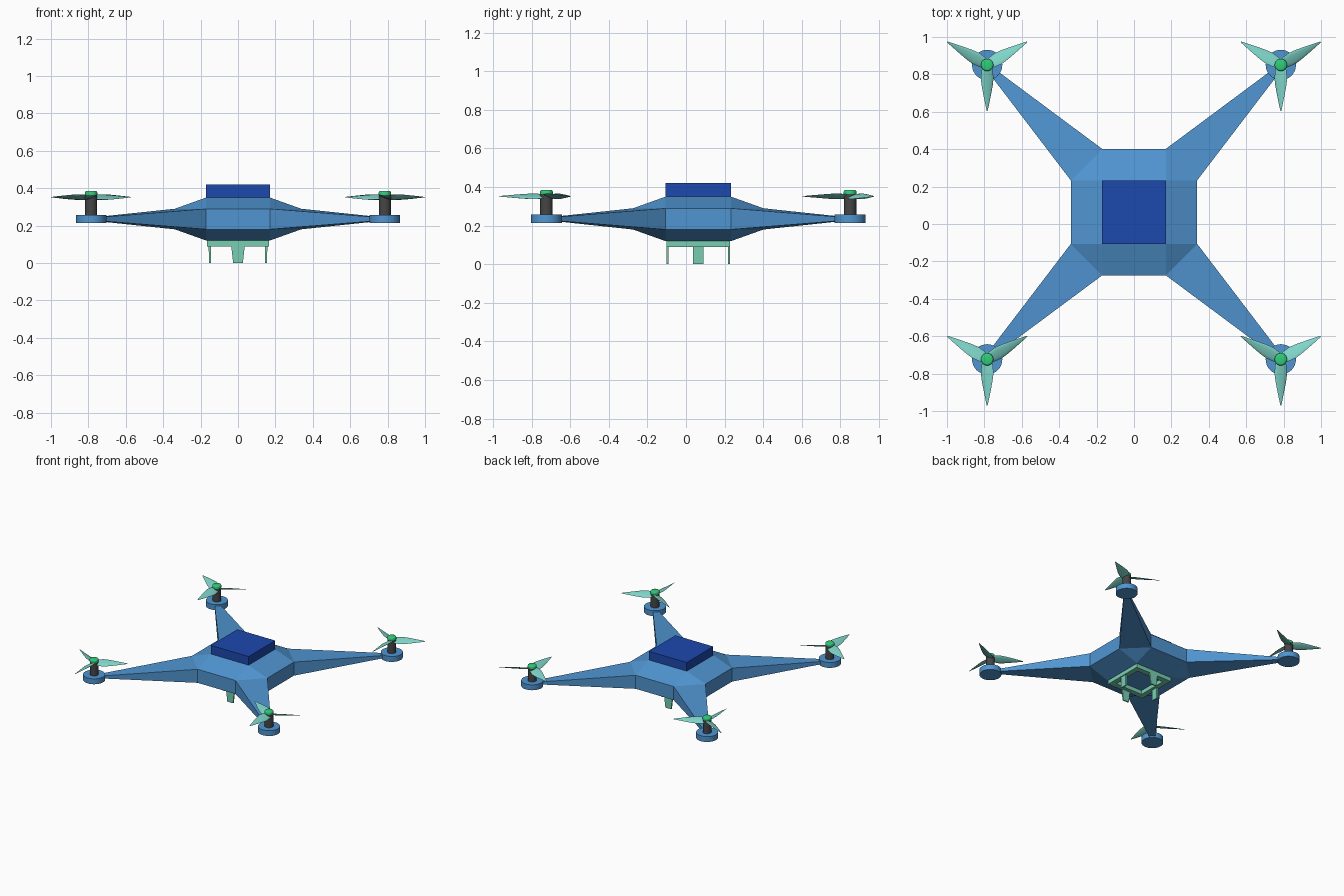
import bpy, bmesh, math
from mathutils import Vector, Matrix

if "Cube" in bpy.data.objects:
    bpy.data.objects.remove(bpy.data.objects["Cube"])

CY = 0.0635                      # body centre in y
MX, MY = 0.785, 0.787            # motor offset from the body centre


def mat(name, rgb):
    m = bpy.data.materials.new(name)
    m.diffuse_color = (*rgb, 1)
    m.use_nodes = True
    m.node_tree.nodes["Principled BSDF"].inputs["Base Color"].default_value = m.diffuse_color
    return m


BLUE = mat("body_blue", (0.08, 0.30, 0.64))
NAVY = mat("battery_blue", (0.012, 0.065, 0.42))
MINT = mat("gear_mint", (0.19, 0.62, 0.45))
TEAL = mat("blade_teal", (0.21, 0.66, 0.58))
GREEN = mat("hub_green", (0.03, 0.61, 0.19))
DARK = mat("shaft_grey", (0.06, 0.06, 0.06))


def finish(name, bm, material, loc=(0, 0, 0), smooth=False):
    bmesh.ops.recalc_face_normals(bm, faces=bm.faces[:])
    me = bpy.data.meshes.new(name)
    bm.to_mesh(me)
    bm.free()
    me.materials.append(material)
    ob = bpy.data.objects.new(name, me)
    ob.location = loc
    bpy.context.collection.objects.link(ob)
    if smooth:
        bpy.ops.object.select_all(action='DESELECT')
        ob.select_set(True)
        bpy.context.view_layer.objects.active = ob
        bpy.ops.object.shade_smooth_by_angle(angle=math.radians(40))
    return ob


def cylinder(name, r, z0, z1, material, x, y, bevel=0):
    bm = bmesh.new()
    bmesh.ops.create_cone(bm, cap_ends=True, segments=32, radius1=r, radius2=r, depth=z1 - z0)
    if bevel:
        top = [e for e in bm.edges if all(v.co.z > 0 for v in e.verts)]
        bmesh.ops.bevel(bm, geom=top, offset=bevel, segments=3, affect='EDGES', profile=0.5)
    return finish(name, bm, material, (x, y, (z0 + z1) / 2), True)


def block(bm, cx, cy, z0, z1, top, bottom):
    """Tapered block: top and bottom are (half x, half y)."""
    ret = bmesh.ops.create_cube(bm, size=2)
    for v in ret["verts"]:
        hx, hy = top if v.co.z > 0 else bottom
        v.co = (cx + v.co.x * hx, cy + v.co.y * hy, z1 if v.co.z > 0 else z0)


# Body: chamfered hull whose diagonal faces are extruded into tapered arms
bm = bmesh.new()
a, b = 0.17, 0.338
for sx in (-1, 1):
    for sy in (-1, 1):
        for x, y, zs in ((a, a, (0.12, 0.35)), (a, b, (0.18, 0.29)), (b, a, (0.18, 0.29))):
            for z in zs:
                bm.verts.new((sx * x, sy * y, z))
bmesh.ops.convex_hull(bm, input=bm.verts[:])
bmesh.ops.dissolve_limit(bm, angle_limit=0.02, verts=bm.verts[:], edges=bm.edges[:])
bm.normal_update()
arms = [f for f in bm.faces if abs(f.normal.z) < 0.1 and abs(f.normal.x) > 0.3 and abs(f.normal.y) > 0.3]
for px, py, half, hz in ((0.728, 0.722, 0.025, 0.012), (MX - 0.03, MY - 0.037, 0.015, 0.011)):
    arms = bmesh.ops.extrude_discrete_faces(bm, faces=arms)["faces"]
    for f in arms:
        c = f.calc_center_median()
        sx, sy = math.copysign(1, c.x), math.copysign(1, c.y)
        t = Vector((sx, -sy, 0)).normalized()
        for v in f.verts:
            s = math.copysign(1, (v.co - c).dot(t))
            up = math.copysign(1, v.co.z - c.z)
            v.co = Vector((sx * px, sy * py, 0.235 + up * hz)) + t * s * half
finish("body_with_arms", bm, BLUE, (0, CY, 0))

# Battery
bm = bmesh.new()
block(bm, 0, 0, 0.345, 0.42, (0.17, 0.17), (0.17, 0.17))
finish("battery", bm, NAVY, (0, CY, 0))

# Landing gear: square frame with one short leg in the middle of each side
bm = bmesh.new()
o, i = 0.165, 0.122
rings = []
for z, r in ((0.122, o), (0.088, o), (0.088, i), (0.122, i)):
    rings.append([bm.verts.new((r * x, r * y, z)) for x, y in ((-1, -1), (1, -1), (1, 1), (-1, 1))])
for k in range(4):
    p, q = rings[k], rings[(k + 1) % 4]
    for n in range(4):
        bm.faces.new((p[n], p[(n + 1) % 4], q[(n + 1) % 4], q[n]))
finish("landing_frame", bm, MINT, (0, CY, 0))
for name, x, y in (("front", 0, -1), ("back", 0, 1), ("left", -1, 0), ("right", 1, 0)):
    bm = bmesh.new()
    if y:
        block(bm, 0, y * 0.159, 0, 0.09, (0.036, 0.006), (0.026, 0.005))
    else:
        block(bm, x * 0.15, 0, 0, 0.09, (0.007, 0.026), (0.005, 0.026))
    finish(name + "_landing_leg", bm, MINT, (0, CY, 0))


# Propeller: three pitched, pointed blades lofted from elliptical sections
def propeller(name, x, y, hand):
    bm = bmesh.new()
    n = 12
    stations = ((0.0, 0.024), (0.03, 0.032), (0.07, 0.037), (0.11, 0.032),
                (0.16, 0.022), (0.21, 0.011), (0.246, 0.003))
    for ang in (30, 150, 270):
        rot = Matrix.Rotation(math.radians(ang), 3, 'Z') @ Matrix.Rotation(math.radians(22) * hand, 3, 'X')
        loops = []
        for r, w in stations:
            loops.append([bm.verts.new(rot @ Vector((r, w * math.cos(t), 0.16 * w * math.sin(t))))
                          for t in (2 * math.pi * k / n for k in range(n))])
        for p, q in zip(loops, loops[1:]):
            for k in range(n):
                bm.faces.new((p[k], p[(k + 1) % n], q[(k + 1) % n], q[k]))
        bm.faces.new(loops[0])
        bm.faces.new(loops[-1])
    finish(name, bm, TEAL, (x, y, 0.352), True)


# Motors and rotors at the four arm ends
for side, sx in (("left", -1), ("right", 1)):
    for end, sy in (("front", -1), ("back", 1)):
        x, y = sx * MX, CY + sy * MY
        tag = f"{end}_{side}_"
        cylinder(tag + "motor_base", 0.081, 0.213, 0.257, BLUE, x, y)
        cylinder(tag + "shaft", 0.032, 0.25, 0.363, DARK, x, y)
        cylinder(tag + "hub", 0.033, 0.363, 0.386, GREEN, x, y, 0.01)
        propeller(tag + "propeller", x, y, sx * sy)
